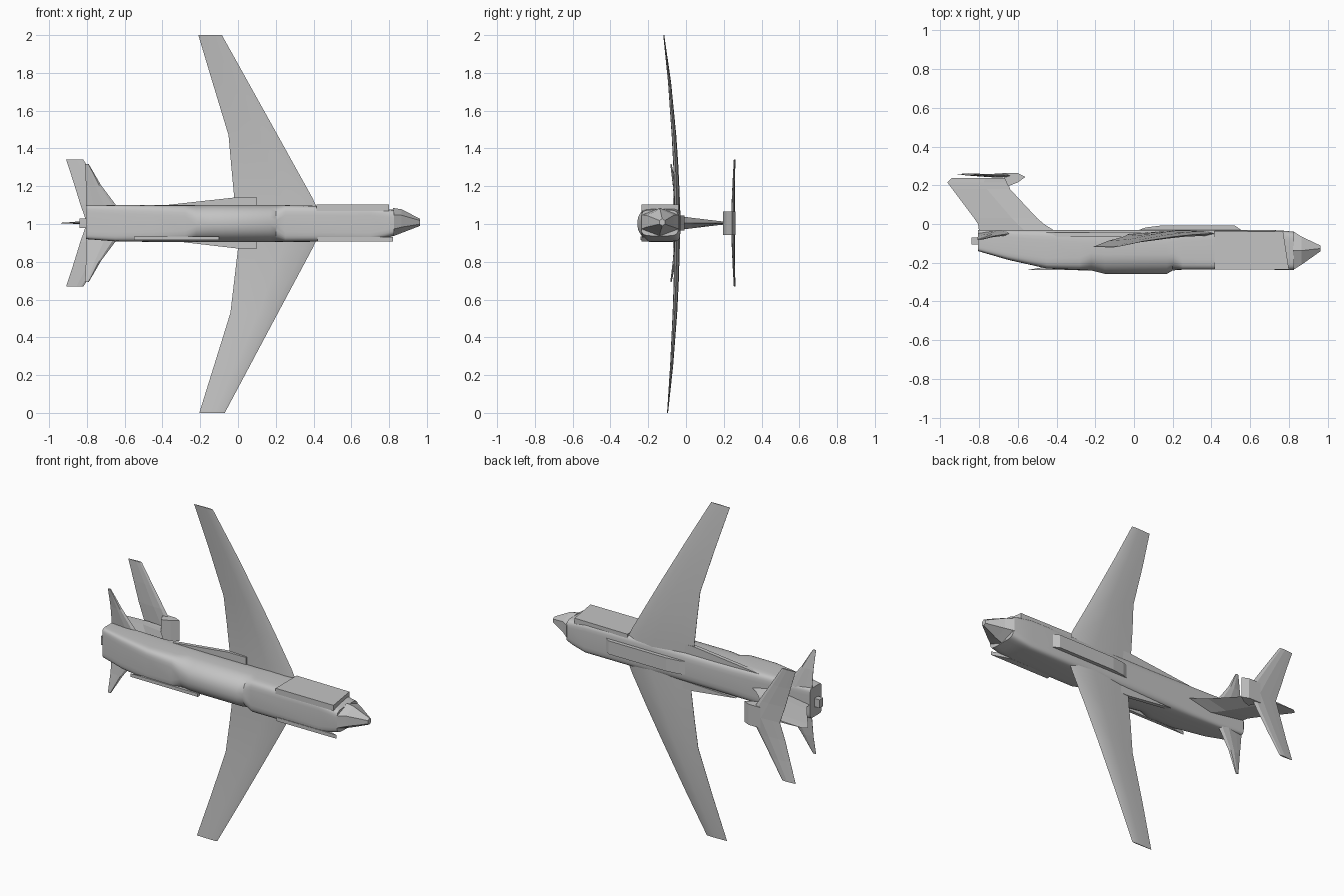
import bpy, bmesh, math

cube = bpy.data.objects.get("Cube")
if cube:
    bpy.data.objects.remove(cube, do_unlink=True)

grey = bpy.data.materials.new("airframe grey")
grey.use_nodes = True
grey.diffuse_color = (0.55, 0.55, 0.55, 1)
grey.node_tree.nodes["Principled BSDF"].inputs["Base Color"].default_value = (0.55, 0.55, 0.55, 1)

ZC = 1.005  # height of the fuselage axis


def loft(name, rings, smooth=0):
    """Skin a list of equal-length rings and cap both ends."""
    bm = bmesh.new()
    rows = [[bm.verts.new(p) for p in ring] for ring in rings]
    n = len(rows[0])
    for a, b in zip(rows, rows[1:]):
        for i in range(n):
            j = (i + 1) % n
            bm.faces.new((a[i], a[j], b[j], b[i]))
    bm.faces.new(rows[0])
    bm.faces.new(rows[-1])
    bmesh.ops.recalc_face_normals(bm, faces=bm.faces)
    mesh = bpy.data.meshes.new(name)
    bm.to_mesh(mesh)
    bm.free()
    obj = bpy.data.objects.new(name, mesh)
    bpy.context.collection.objects.link(obj)
    mesh.materials.append(grey)
    if smooth:
        bpy.ops.object.select_all(action='DESELECT')
        obj.select_set(True)
        bpy.context.view_layer.objects.active = obj
        bpy.ops.object.shade_smooth_by_angle(angle=math.radians(smooth))
    return obj


def section(x, y0, y1, z0, z1, power, count=32):
    """Rounded box section across x; a higher power is squarer."""
    ring = []
    for i in range(count):
        a = 2 * math.pi * (i + 0.5) / count
        c, s = math.cos(a), math.sin(a)
        p = power if c < 0 else max(power, 5)  # the upper side stays flat
        u = math.copysign(abs(c) ** (2 / p), c)
        v = math.copysign(abs(s) ** (2 / p), s)
        ring.append((x, (y0 + y1) / 2 + u * (y1 - y0) / 2, (z0 + z1) / 2 + v * (z1 - z0) / 2))
    return ring


def airfoil(z, lead, trail, y, t):
    """Thin diamond-like wing section at span station z."""
    c = trail - lead
    up = [(0, 0), (0.12, 0.4), (0.4, 0.5), (0.75, 0.25), (1, 0.03)]
    low = [(1, -0.03), (0.75, -0.2), (0.4, -0.4), (0.12, -0.35)]
    return [(lead + c * u, y + t * v, z) for u, v in up + low]


def slab(name, outline, axis, lo, hi):
    """Extrude a 2D outline along y or z."""
    def put(p, d):
        return (p[0], d, p[1]) if axis == 'y' else (p[0], p[1], d)
    return loft(name, [[put(p, d) for p in outline] for d in (lo, hi)])


# Fuselage: square tail, round belly in the middle, square front
loft("fuselage", [section(*s) for s in (
    (-0.805, -0.14, -0.03, 0.92, 1.10, 8),
    (-0.65, -0.185, -0.03, 0.908, 1.10, 7),
    (-0.45, -0.23, -0.03, 0.905, 1.10, 6),
    (-0.28, -0.237, -0.03, 0.905, 1.10, 5),
    (-0.22, -0.24, -0.03, 0.905, 1.10, 2.3),
    (-0.15, -0.258, -0.03, 0.905, 1.10, 2.2),
    (0.17, -0.258, -0.03, 0.905, 1.10, 2.2),
    (0.20, -0.24, -0.03, 0.905, 1.10, 2.3),
    (0.25, -0.236, -0.03, 0.905, 1.10, 6),
    (0.70, -0.236, -0.03, 0.908, 1.09, 7),
    (0.78, -0.237, -0.035, 0.925, 1.08, 6),
    (0.825, -0.238, -0.04, 0.937, 1.075, 5))], 30)

# Faceted nose
def facet(x, y0, y1, z0, z1):
    ym, zm, h = (y0 + y1) / 2, (z0 + z1) / 2, (z1 - z0) / 4
    return [(x, y1, zm - h), (x, y1, zm + h), (x, ym, z1),
            (x, y0, zm + h), (x, y0, zm - h), (x, ym, z0)]

loft("nose", [facet(0.82, -0.238, -0.037, 0.935, 1.085),
              facet(0.865, -0.21, -0.065, 0.952, 1.078),
              facet(0.964, -0.14, -0.112, 0.99, 1.028)])

# Raised side panel, belly strake, roof hump and tail stub
slab("side_panel", [(0.415, -0.235), (0.80, -0.235), (0.77, -0.04), (0.415, -0.035)], 'z', 1.07, 1.103)
slab("belly_strake", [(-0.55, -0.237), (-0.45, -0.22), (-0.1, -0.22), (-0.1, -0.24)], 'z', 0.915, 0.935)
slab("front_keel", [(0.42, -0.236), (0.82, -0.236), (0.72, -0.2), (0.42, -0.2)], 'z', 0.908, 0.93)
slab("roof_hump", [(0.0, -0.04), (0.06, -0.018), (0.14, -0.008), (0.52, -0.008), (0.56, -0.035)], 'z', 0.965, 1.045)
slab("tail_stub", [(-0.84, -0.105), (-0.79, -0.105), (-0.79, -0.07), (-0.84, -0.07)], 'z', 0.98, 1.03)

# Swept, drooping wings: height, leading x, trailing x, y, thickness
wings = {
    "upper_wing": ((1.04, 0.44, -0.01, -0.05, 0.035), (1.14, 0.393, -0.02, -0.05, 0.034),
                   (1.30, 0.304, -0.035, -0.055, 0.03), (1.47, 0.21, -0.05, -0.065, 0.027),
                   (1.75, 0.054, -0.135, -0.088, 0.018), (2.0, -0.085, -0.21, -0.118, 0.006)),
    "lower_wing": ((0.97, 0.44, 0.0, -0.05, 0.035), (0.87, 0.394, 0.0, -0.05, 0.034),
                   (0.70, 0.303, -0.02, -0.053, 0.03), (0.53, 0.212, -0.04, -0.06, 0.027),
                   (0.25, 0.063, -0.127, -0.077, 0.018), (0.0, -0.07, -0.205, -0.098, 0.006)),
}
for name, stations in wings.items():
    loft(name, [airfoil(*s) for s in stations], 25)

# Wing root fillets running back along the fuselage
slab("upper_fillet", [(0.1, 1.14), (-0.02, 1.14), (-0.52, 1.085), (0.1, 1.085)], 'y', -0.068, -0.045)
slab("lower_fillet", [(0.1, 0.87), (0.0, 0.87), (-0.30, 0.905), (0.1, 0.92)], 'y', -0.068, -0.045)

# Vertical fin, tapering to a thin top
fin_rows = ((-0.035, -0.80, -0.41, 0.034), (0.0, -0.805, -0.465, 0.032), (0.03, -0.825, -0.50, 0.028),
            (0.18, -0.938, -0.64, 0.010), (0.215, -0.964, -0.65, 0.007), (0.237, -0.94, -0.65, 0.006))
loft("tail_fin", [[(a, y, ZC), (a + 0.6 * (b - a), y, ZC - t), (b, y, ZC),
                   (a + 0.6 * (b - a), y, ZC + t)] for y, a, b, t in fin_rows])

# Fairing at the front of the high tailplane
slab("tailplane_fairing", [(-0.65, 0.195), (-0.60, 0.215), (-0.56, 0.243), (-0.60, 0.262), (-0.68, 0.262)],
     'z', ZC - 0.062, ZC + 0.062)

# High tailplane and low tail fins, mirrored about the fuselage axis
for side, s in (("upper", 1), ("lower", -1)):
    loft(side + "_tailplane", [airfoil(ZC + s * d, a, b, y, t) for d, a, b, y, t in (
        (0.0, -0.60, -0.80, 0.25, 0.022), (0.10, -0.662, -0.835, 0.249, 0.02),
        (0.22, -0.742, -0.872, 0.252, 0.014), (0.337, -0.82, -0.91, 0.257, 0.010))])
    loft(side + "_low_fin", [airfoil(ZC + s * d, a, b, y, t) for d, a, b, y, t in (
        (0.08, -0.635, -0.805, -0.048, 0.03), (0.20, -0.725, -0.805, -0.062, 0.02),
        (0.312, -0.79, -0.81, -0.08, 0.008))])
